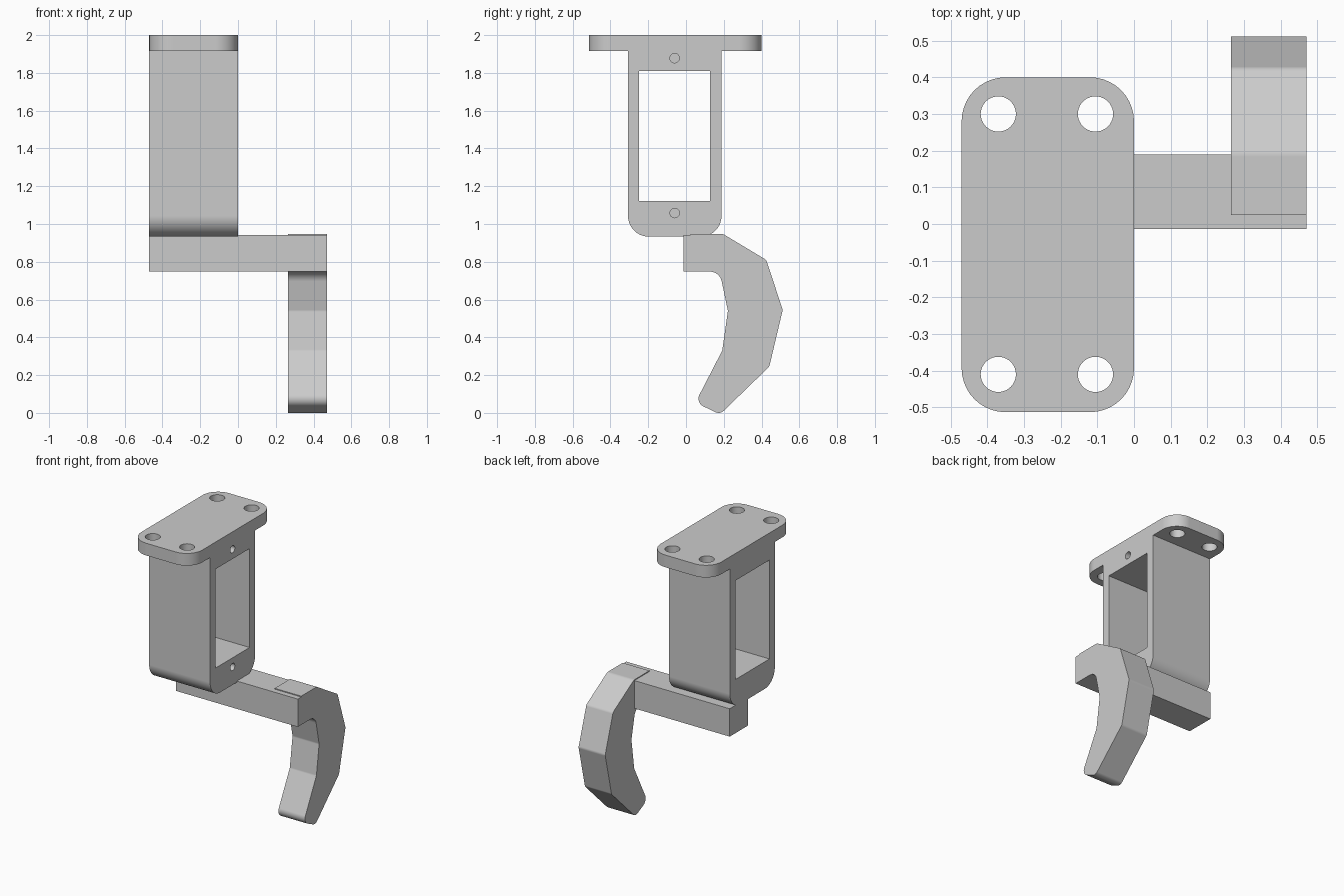
import bpy, bmesh, math
from mathutils import Vector

cube = bpy.data.objects.get("Cube")
if cube:
    bpy.data.objects.remove(cube, do_unlink=True)

grey = bpy.data.materials.new("plain grey")
grey.use_nodes = True
grey.diffuse_color = (0.6, 0.6, 0.6, 1)
grey.node_tree.nodes["Principled BSDF"].inputs["Base Color"].default_value = grey.diffuse_color


def rounded(corners, steps=10):
    """Outline from (u, v, radius) corners, with an arc at each rounded corner."""
    out = []
    for i, (u, v, r) in enumerate(corners):
        p = Vector((u, v))
        if r == 0:
            out.append(p)
            continue
        to_prev = (Vector(corners[i - 1][:2]) - p).normalized()
        to_next = (Vector(corners[(i + 1) % len(corners)][:2]) - p).normalized()
        half = to_prev.angle(to_next) / 2
        centre = p + (to_prev + to_next).normalized() * r / math.sin(half)
        a = p + to_prev * r / math.tan(half) - centre
        b = p + to_next * r / math.tan(half) - centre
        th = a.angle(b)
        for k in range(steps + 1):
            s = k / steps
            out.append(centre + (a * math.sin((1 - s) * th) + b * math.sin(s * th)) / math.sin(th))
    return out


def prism(name, outline, axis, lo, hi):
    """Extrude an outline along x (outline in y, z) or along z (outline in x, y)."""
    bm = bmesh.new()
    place = (lambda p, d: (d, p[0], p[1])) if axis == "x" else (lambda p, d: (p[0], p[1], d))
    face = bm.faces.new([bm.verts.new(place(p, lo)) for p in outline])
    new = bmesh.ops.extrude_face_region(bm, geom=[face])["geom"]
    shift = Vector(place((0, 0), hi - lo))
    bmesh.ops.translate(bm, verts=[g for g in new if isinstance(g, bmesh.types.BMVert)], vec=shift)
    bmesh.ops.recalc_face_normals(bm, faces=bm.faces)
    mesh = bpy.data.meshes.new(name)
    bm.to_mesh(mesh)
    bm.free()
    mesh.materials.append(grey)
    obj = bpy.data.objects.new(name, mesh)
    bpy.context.collection.objects.link(obj)
    return obj


def circle(u, v, r, n=40):
    return [(u + r * math.cos(math.tau * i / n), v + r * math.sin(math.tau * i / n)) for i in range(n)]


def rect(u0, u1, v0, v1, r=0):
    return rounded([(u0, v0, r), (u1, v0, r), (u1, v1, r), (u0, v1, r)])


def activate(obj):
    bpy.ops.object.select_all(action="DESELECT")
    obj.select_set(True)
    bpy.context.view_layer.objects.active = obj


def cut(obj, cutter):
    mod = obj.modifiers.new("cut", "BOOLEAN")
    mod.operation, mod.solver, mod.object = "DIFFERENCE", "EXACT", cutter
    activate(obj)
    bpy.ops.object.modifier_apply(modifier=mod.name)
    bpy.data.objects.remove(cutter, do_unlink=True)


def finish(obj):
    activate(obj)
    bpy.ops.object.shade_smooth_by_angle(angle=math.radians(25))
    obj.modifiers.new("flat faces", "WEIGHTED_NORMAL").keep_sharp = True


LEFT, RIGHT = -0.47, 0.47

# Mounting plate with four bolt holes
plate = prism("mounting_plate", rect(LEFT, 0, -0.513, 0.4, 0.12), "z", 1.915, 2)
for x in (-0.37, -0.105):
    for y in (-0.41, 0.3):
        cut(plate, prism("bolt_cutter", circle(x, y, 0.048), "z", 1.8, 2.1))

# Servo housing: rounded at the bottom, open window, two blind screw holes
housing = prism("housing", rounded([(-0.307, 0.933, 0.11), (0.188, 0.933, 0.11),
                                    (0.188, 1.915, 0), (-0.307, 1.915, 0)]), "x", LEFT, 0)
cut(housing, prism("window_cutter", rect(-0.248, 0.128, 1.122, 1.811), "x", -0.6, 0.1))
for z in (1.058, 1.878):
    cut(housing, prism("screw_cutter", circle(-0.06, z, 0.025), "x", -0.2, 0.1))

# Cross arm below the housing
arm = prism("cross_arm", rect(-0.013, 0.19, 0.748, 0.942), "x", LEFT, RIGHT)

# Curved hook at the end of the arm
hook = prism("hook", rounded([
    (0.025, 0.76, 0), (0.025, 0.948, 0), (0.195, 0.948, 0.04), (0.425, 0.81, 0.03),
    (0.512, 0.545, 0.03), (0.441, 0.245, 0.03), (0.18, -0.008, 0.04), (0.05, 0.055, 0.045),
    (0.192, 0.33, 0.03), (0.222, 0.54, 0.03), (0.178, 0.748, 0.065), (0.1, 0.748, 0)]),
    "x", 0.265, RIGHT)

for part in (plate, housing, arm, hook):
    finish(part)
